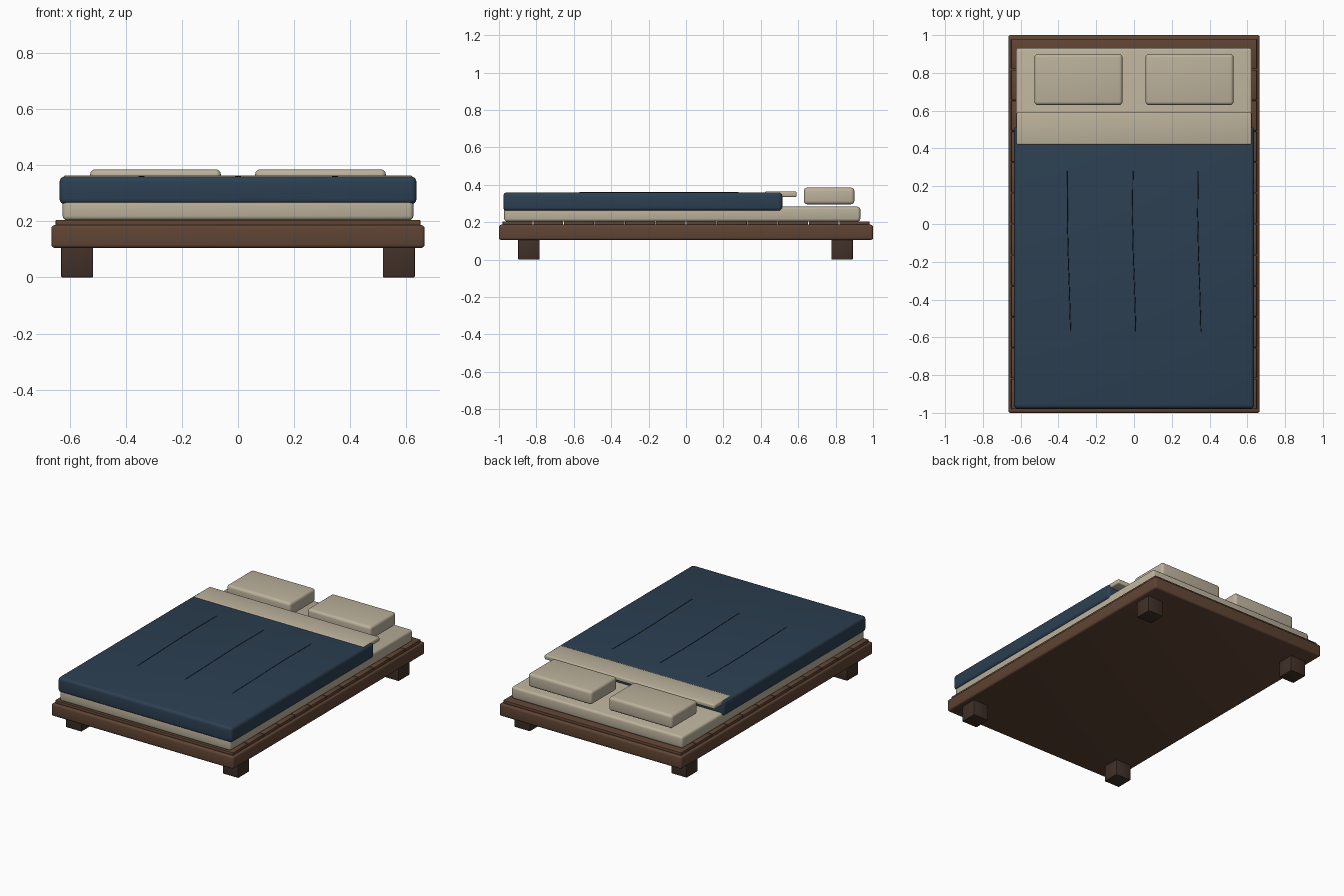
import bpy, bmesh
from mathutils import Vector

if "Cube" in bpy.data.objects:
    bpy.data.objects.remove(bpy.data.objects["Cube"])


def material(name, rgb):
    m = bpy.data.materials.new(name)
    m.diffuse_color = (*rgb, 1)
    m.use_nodes = True
    m.node_tree.nodes["Principled BSDF"].inputs["Base Color"].default_value = m.diffuse_color
    return m


WOOD = material("brown_wood", (0.115, 0.058, 0.034))
DARK = material("dark_wood", (0.052, 0.030, 0.021))
LINEN = material("cream_linen", (0.50, 0.44, 0.33))
NAVY = material("navy_fabric", (0.025, 0.050, 0.083))
SEAM = material("seam_fabric", (0.008, 0.014, 0.022))


def box(name, lo, hi, mat, bevel=0.01, segments=3):
    """Rounded box spanning two opposite corners."""
    lo, hi = Vector(lo), Vector(hi)
    bm = bmesh.new()
    bmesh.ops.create_cube(bm, size=1)
    size, mid = hi - lo, (lo + hi) / 2
    for v in bm.verts:
        v.co = Vector(a * b for a, b in zip(v.co, size))
    bmesh.ops.bevel(bm, geom=bm.edges[:], offset=bevel, segments=segments,
                    profile=0.5, affect='EDGES')
    mesh = bpy.data.meshes.new(name)
    bm.to_mesh(mesh)
    bm.free()
    mesh.materials.append(mat)
    ob = bpy.data.objects.new(name, mesh)
    ob.location = mid
    bpy.context.collection.objects.link(ob)
    bpy.ops.object.select_all(action='DESELECT')
    ob.select_set(True)
    bpy.context.view_layer.objects.active = ob
    bpy.ops.object.shade_smooth_by_angle(angle=0.6)
    return ob


# Platform frame and legs
box("platform_frame", (-0.665, -1, 0.105), (0.665, 1, 0.187), WOOD, 0.012)
for side, x in (("left", -0.573), ("right", 0.573)):
    for end, y in (("front", -0.84), ("back", 0.835)):
        box(f"{end}_{side}_leg", (x - 0.057, y - 0.057, 0),
            (x + 0.057, y + 0.057, 0.115), DARK, 0.004, 2)

# Slats laid across the frame
COUNT, PITCH = 12, 1.964 / 12
for i in range(COUNT):
    y = (i - (COUNT - 1) / 2) * PITCH
    box(f"slat_{i + 1}", (-0.65, y - 0.08, 0.180), (0.65, y + 0.08, 0.205), WOOD, 0.003, 2)

# Mattress, blanket and turned-down sheet
box("mattress", (-0.625, -0.972, 0.204), (0.625, 0.932, 0.283), LINEN, 0.015)
box("blanket", (-0.636, -0.977, 0.260), (0.636, 0.515, 0.360), NAVY, 0.02, 4)
box("folded_sheet", (-0.622, 0.42, 0.334), (0.622, 0.592, 0.364), LINEN, 0.008)

# Pillows
for side, x in (("left", -0.294), ("right", 0.294)):
    box(f"{side}_pillow", (x - 0.233, 0.63, 0.296), (x + 0.233, 0.90, 0.385), LINEN, 0.018, 4)

# Stitched creases along the blanket
for i, x in enumerate((-0.345, 0, 0.345)):
    curve = bpy.data.curves.new(f"blanket_crease_{i + 1}", 'CURVE')
    curve.dimensions = '3D'
    curve.bevel_depth = 0.003
    curve.bevel_resolution = 1
    curve.use_fill_caps = True
    spline = curve.splines.new('POLY')
    path = [(-0.006, 0.28), (-0.008, 0.05), (-0.004, -0.15), (0.004, -0.38), (0.009, -0.57)]
    spline.points.add(len(path) - 1)
    for p, (dx, y) in zip(spline.points, path):
        p.co = (x + dx, y, 0.359, 1)
    curve.materials.append(SEAM)
    bpy.context.collection.objects.link(bpy.data.objects.new(curve.name, curve))
